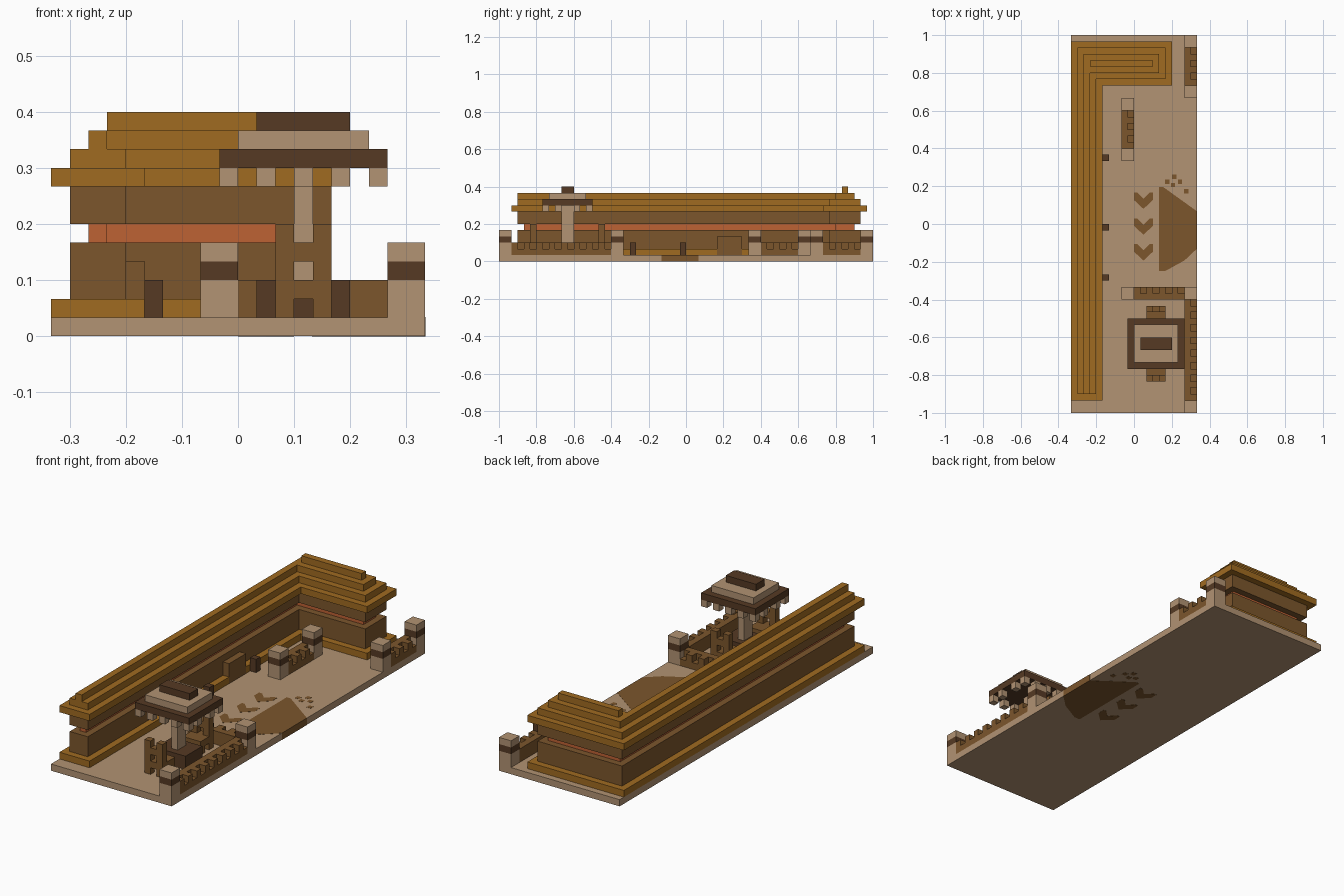
import bpy, bmesh

U = 1 / 30  # one building block
if "Cube" in bpy.data.objects:
    bpy.data.objects.remove(bpy.data.objects["Cube"], do_unlink=True)


def material(name, rgb):
    lin = [((c / 255 + 0.055) / 1.055) ** 2.4 for c in rgb] + [1.0]
    m = bpy.data.materials.new(name)
    m.use_nodes = True
    m.diffuse_color = lin
    m.node_tree.nodes["Principled BSDF"].inputs["Base Color"].default_value = lin
    return m


TAN = material("tan stone", (178, 147, 115))
OCHRE = material("ochre wood", (160, 107, 33))
BROWN = material("brown wood", (124, 86, 44))
DARK = material("dark wood", (86, 58, 36))
ORANGE = material("orange trim", (190, 98, 52))


def finish(name, bm, mat):
    bmesh.ops.recalc_face_normals(bm, faces=bm.faces)
    mesh = bpy.data.meshes.new(name)
    bm.to_mesh(mesh)
    bm.free()
    mesh.materials.append(mat)
    ob = bpy.data.objects.new(name, mesh)
    bpy.context.collection.objects.link(ob)
    return ob


def boxes(name, mat, *spans):
    """Each span is x0, x1, y0, y1, z0, z1 in blocks."""
    bm = bmesh.new()
    for x0, x1, y0, y1, z0, z1 in spans:
        vs = bmesh.ops.create_cube(bm, size=1)["verts"]
        for v in vs:
            v.co.x = (x1 if v.co.x > 0 else x0) * U
            v.co.y = (y1 if v.co.y > 0 else y0) * U
            v.co.z = (z1 if v.co.z > 0 else z0) * U
    return finish(name, bm, mat)


def prism(name, mat, outlines, z0, z1):
    """Extrude outlines given in blocks from z0 to z1."""
    bm = bmesh.new()
    for pts in outlines:
        f = bm.faces.new([bm.verts.new((x * U, y * U, z0 * U)) for x, y in pts])
        r = bmesh.ops.extrude_face_region(bm, geom=[f])
        top = [v for v in r["geom"] if isinstance(v, bmesh.types.BMVert)]
        bmesh.ops.translate(bm, verts=top, vec=(0, 0, (z1 - z0) * U))
    return finish(name, bm, mat)


def l_layer(name, mat, i, south, z0, z1):
    """One storey of the L-shaped hall, stepped in by i blocks."""
    prism(name, mat, [[(-10 + i, south), (-5 - i, south), (-5 - i, 22 + i),
                       (6 - i, 22 + i), (6 - i, 29 - i), (-10 + i, 29 - i)]], z0, z1)


# Ground slab and the inlaid floor marks
boxes("ground_slab", TAN, (-10, 10, -30, 30, 0, 1))
E = 0.02
prism("large_floor_inlay", BROWN,
      [[(3.95, 5.9), (4.6, 5.9), (10 + E, 2), (10 + E, -3.9), (8, -5.8), (4.9, -7.5), (3.95, -7.5)]],
      -E, 1 + E)
chevrons = [[(0, 5 - s), (0.5, 5 - s), (1.5, 4 - s), (2.5, 5 - s), (3, 5 - s), (3, 3.8 - s),
             (1.5, 2.4 - s), (0, 3.8 - s)] for s in (0, 4.1, 8.2)]
prism("chevron_floor_inlays", BROWN, chevrons, -E, 1 + E)
dots = [(6.4, 7.5), (5.3, 6.7), (7.3, 6.7), (8.3, 5.2), (6.2, 6.2)]
boxes("small_floor_inlays", BROWN,
      *[(x - .35, x + .35, y - .35, y + .35, -E, 1 + E) for x, y in dots])

# L-shaped hall with stepped roof
l_layer("hall_plinth", OCHRE, 0, -28, 1, 2)
l_layer("hall_lower_wall", BROWN, 1, -27, 2, 5)
l_layer("hall_trim_band", ORANGE, 2, -26, 5, 6)
l_layer("hall_upper_wall", BROWN, 1, -27, 6, 8)
l_layer("roof_eaves", OCHRE, 0, -28, 8, 9)
l_layer("roof_middle_step", OCHRE, 1, -27, 9, 10)
l_layer("roof_upper_step", OCHRE, 2, -27, 10, 11)
boxes("roof_ridge", OCHRE, (-7, 3, 25, 26, 11, 12))
boxes("hall_door", BROWN, (-6.5, -5 + E, 5, 9, 1, 4))
boxes("hall_posts", DARK, *[(-5, -4, y, y + 1, 1, 3) for y in (-9, -1, 10)])

# Gate pillars with a dark band
for n, (x, y) in enumerate([(8, -30), (8, -12), (8, 20), (8, 28), (-2, -12), (-2, 10), (-2, 18)]):
    boxes(f"pillar_{n}", TAN, (x, x + 2, y, y + 2, 1, 3), (x, x + 2, y, y + 2, 4, 5))
    boxes(f"pillar_band_{n}", DARK, (x, x + 2, y, y + 2, 3, 4))


# Low walls: a full inner row and a notched outer row
def side_wall(name, x, y0, y1):
    boxes(name, BROWN, (x, x + 1, y0, y1, 1, 3), (x + 1, x + 2, y0, y1, 1, 2),
          *[(x + 1, x + 2, y, y + 1, 2, 3) for y in range(y0, y1, 2)])


side_wall("front_side_wall", 8, -28, -12)
side_wall("back_side_wall", 8, 22, 28)
side_wall("courtyard_wall", -2, 12, 18)
boxes("cross_wall", BROWN, (0, 8, -12, -11, 1, 3), (0, 8, -11, -10, 1, 2),
      *[(x, x + 1, -11, -10, 2, 3) for x in range(0, 8, 2)])

# Pavilion: table, column and stepped canopy
boxes("pavilion_table", DARK, (1, 6, -21, -17, 1, 3))
boxes("pavilion_column", TAN, (3, 4, -20, -18, 3, 9))
boxes("canopy_base", DARK, (-1, 8, -23, -15, 9, 10))
boxes("canopy_step", TAN, (0, 7, -22, -16, 10, 11))
boxes("canopy_cap", DARK, (1, 6, -20, -18, 11, 12))
brackets = [(x, y) for x in range(-1, 8, 2) for y in (-23, -16)]
brackets += [(x, y) for x in (-1, 7) for y in (-21, -18)]
boxes("canopy_brackets", TAN, *[(x, x + 1, y, y + 1, 8, 9) for x, y in brackets])


# Two chairs facing the table
def chair(name, side):
    def span(x0, x1, a, b, z0, z1):
        y0, y1 = sorted((-19 + side * a, -19 + side * b))
        return x0, x1, y0, y1, z0, z1
    boxes(name, BROWN,
          span(2, 3, 5, 6, 1, 6), span(4, 5, 5, 6, 1, 6),
          span(3, 4, 5, 6, 4, 5), span(3, 4, 5, 6, 2, 3),
          span(2, 5, 3, 5, 2, 3),
          span(2, 3, 3, 4, 1, 2), span(4, 5, 3, 4, 1, 2))


chair("front_chair", -1)
chair("back_chair", 1)
